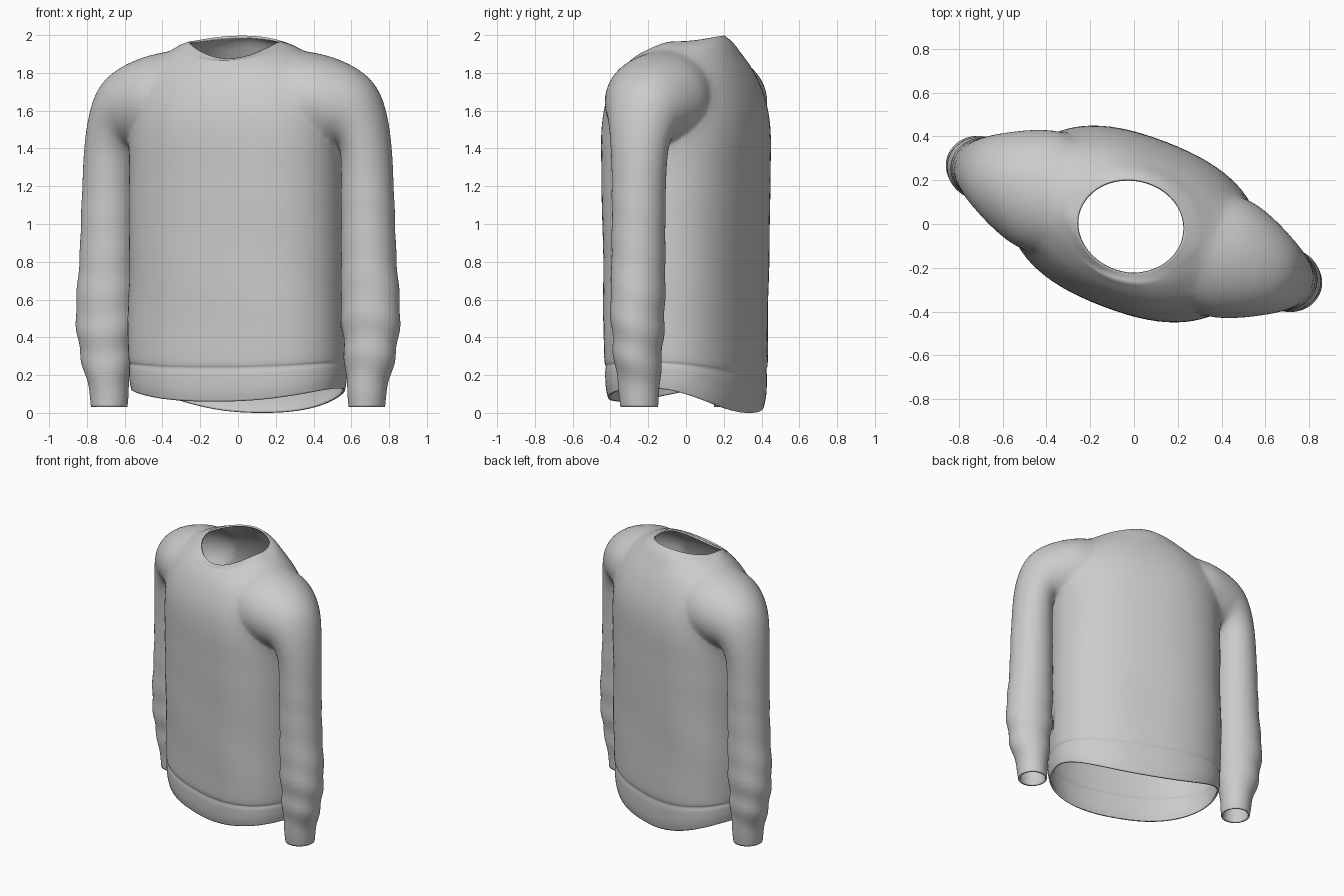
import bpy, bmesh, math
from mathutils import Vector

if "Cube" in bpy.data.objects:
    bpy.data.objects.remove(bpy.data.objects["Cube"])

N = 80
fabric = bpy.data.materials.new("light_grey_fabric")
fabric.diffuse_color = (0.6, 0.6, 0.6, 1)
fabric.use_nodes = True
fabric.node_tree.nodes["Principled BSDF"].inputs["Base Color"].default_value = fabric.diffuse_color
cap_mat = bpy.data.materials.new("temporary_cap")


def spline(rows, steps):
    """Catmull-Rom interpolation through rows of numbers."""
    out = []
    for i in range(len(rows) - 1):
        p0, p1 = rows[max(i - 1, 0)], rows[i]
        p2, p3 = rows[i + 1], rows[min(i + 2, len(rows) - 1)]
        for k in range(steps):
            t = k / steps
            out.append([0.5 * (2 * b + (c - a) * t + (2 * a - 5 * b + 4 * c - d) * t * t
                               + (3 * b - a - 3 * c + d) * t ** 3)
                        for a, b, c, d in zip(p0, p1, p2, p3)])
    return out + [list(rows[-1])]


def loft(name, rings):
    """Closed solid from rings; the end caps get material 1."""
    bm = bmesh.new()
    vs = [[bm.verts.new(p) for p in r] for r in rings]
    for a, b in zip(vs, vs[1:]):
        for i in range(N):
            j = (i + 1) % N
            bm.faces.new((a[i], a[j], b[j], b[i]))
    for r in (vs[0], vs[-1]):
        bm.faces.new(r).material_index = 1
    bmesh.ops.recalc_face_normals(bm, faces=bm.faces)
    me = bpy.data.meshes.new(name)
    bm.to_mesh(me)
    bm.free()
    me.materials.append(fabric)
    me.materials.append(cap_mat)
    ob = bpy.data.objects.new(name, me)
    bpy.context.collection.objects.link(ob)
    return ob


def spow(v, p):
    return math.copysign(abs(v) ** p, v)


# Torso: height, half width, half depth, squareness, hem tilt, neck tilt, turn
torso_rows = [
    (0.13, 0.578, 0.358, 2.4, 1.0, 0, 21),
    (0.18, 0.586, 0.370, 2.4, 0.9, 0, 21),
    (0.24, 0.588, 0.374, 2.4, 0.55, 0, 21),
    (0.265, 0.584, 0.371, 2.4, 0.4, 0, 21),
    (0.30, 0.590, 0.379, 2.4, 0.3, 0, 21),
    (0.50, 0.592, 0.382, 2.4, 0.0, 0, 21),
    (0.90, 0.586, 0.390, 2.4, 0, 0, 21),
    (1.25, 0.586, 0.400, 2.4, 0, 0, 21),
    (1.45, 0.585, 0.407, 2.4, 0, 0, 21),
    (1.60, 0.56, 0.396, 2.4, 0, 0, 21),
    (1.72, 0.52, 0.362, 2.4, 0, 0.1, 21),
    (1.82, 0.47, 0.320, 2.3, 0, 0.25, 21),
    (1.89, 0.405, 0.280, 2.1, 0, 0.5, 20),
    (1.928, 0.345, 0.258, 2.0, 0, 0.7, 18),
    (1.950, 0.295, 0.238, 2.0, 0, 0.9, 15),
    (1.967, 0.245, 0.214, 2.0, 0, 1.0, 10),
]
rings = []
for z, a, b, p, hem, neck, turn in spline(torso_rows, 4):
    th = math.radians(turn)
    c, s = math.cos(th), math.sin(th)
    ring = []
    for i in range(N):
        t = math.tau * i / N
        cu, cv = math.cos(t), math.sin(t)
        # soft cloth folds above the waistband
        fold = 1 + 0.008 * math.sin(9 * z + 3 * t) * math.exp(-((z - 0.65) / 0.3) ** 2)
        u, v = a * fold * spow(cu, 2 / p), b * fold * spow(cv, 2 / p)
        w = cv * cv
        dz = -hem * w * (0.13 if cv > 0 else 0.07) + neck * w * (0.03 if cv > 0 else -0.09)
        ring.append((u * c + v * s - 0.015 * neck, -u * s + v * c - 0.01 * neck, z + dz))
    rings.append(ring)
sweater = loft("sweater", rings)

# Sleeve: inner reach, inner height, outer reach, outer height, half depth
sleeve_rows = [
    (0.34, 1.46, 0.29, 1.915, 0.25),
    (0.45, 1.42, 0.455, 1.905, 0.285),
    (0.53, 1.40, 0.64, 1.838, 0.245),
    (0.57, 1.40, 0.765, 1.735, 0.20),
    (0.585, 1.39, 0.83, 1.57, 0.17),
    (0.59, 1.33, 0.860, 1.36, 0.150),
    (0.59, 1.10, 0.872, 1.10, 0.142),
    (0.59, 0.80, 0.885, 0.80, 0.142),
    (0.59, 0.55, 0.905, 0.55, 0.142),
    (0.605, 0.32, 0.885, 0.32, 0.128),
    (0.62, 0.16, 0.84, 0.16, 0.112),
    (0.63, 0.03, 0.82, 0.03, 0.100),
]
arm = math.radians(20)
out, side = Vector((math.cos(arm), -math.sin(arm), 0)), Vector((math.sin(arm), math.cos(arm), 0))


def sleeve(name, sign):
    rings = []
    for r0, z0, r1, z1, d in spline(sleeve_rows, 6):
        inner, outer = out * r0 + Vector((0, 0, z0)), out * r1 + Vector((0, 0, z1))
        mid, half = (inner + outer) / 2, (outer - inner) / 2
        # bunched cloth towards the wrist
        amp = 0.03 * math.exp(-((mid.z - 0.38) / 0.2) ** 2) + 0.01 * (mid.z < 1.3)
        ring = []
        for i in range(N):
            t = math.tau * i / N
            k = 1 + amp * math.sin(mid.z * 30 + 1.5 * math.sin(t))
            p = mid + (half * math.cos(t) + side * d * math.sin(t)) * k
            ring.append((sign * p.x, sign * p.y, p.z))
        rings.append(ring)
    return loft(name, rings)


# Join both sleeves to the torso
bpy.context.view_layer.objects.active = sweater
for name, sign in (("right_sleeve", 1), ("left_sleeve", -1)):
    ob = sleeve(name, sign)
    m = sweater.modifiers.new("join", 'BOOLEAN')
    m.operation, m.solver, m.object = 'UNION', 'EXACT', ob
    bpy.ops.object.modifier_apply(modifier=m.name)
    bpy.data.objects.remove(ob)

# Open the neck, hem and cuffs, then soften the sleeve seams
me = sweater.data
bm = bmesh.new()
bm.from_mesh(me)
bmesh.ops.delete(bm, geom=[f for f in bm.faces if f.material_index == 1
                           and (f.calc_center_median().z < 0.3 or len(f.verts) >= N)],
                 context='FACES')
bmesh.ops.remove_doubles(bm, verts=bm.verts, dist=0.003)
for f in bm.faces:
    f.material_index = 0
bmesh.ops.triangulate(bm, faces=[f for f in bm.faces if len(f.verts) > 4])
soft = [v for v in bm.verts if 1.2 < v.co.z < 1.94 and not v.is_boundary
        and math.hypot(v.co.x, v.co.y) > 0.28]
for _ in range(10):
    bmesh.ops.smooth_vert(bm, verts=soft, factor=0.5, use_axis_x=True, use_axis_y=True, use_axis_z=True)
bm.to_mesh(me)
bm.free()
me.materials.pop(index=1)
bpy.data.materials.remove(cap_mat)

# Thin cloth thickness
m = sweater.modifiers.new("cloth", 'SOLIDIFY')
m.thickness, m.offset = 0.012, -1
sweater.select_set(True)
bpy.ops.object.shade_smooth_by_angle(angle=math.radians(50))
